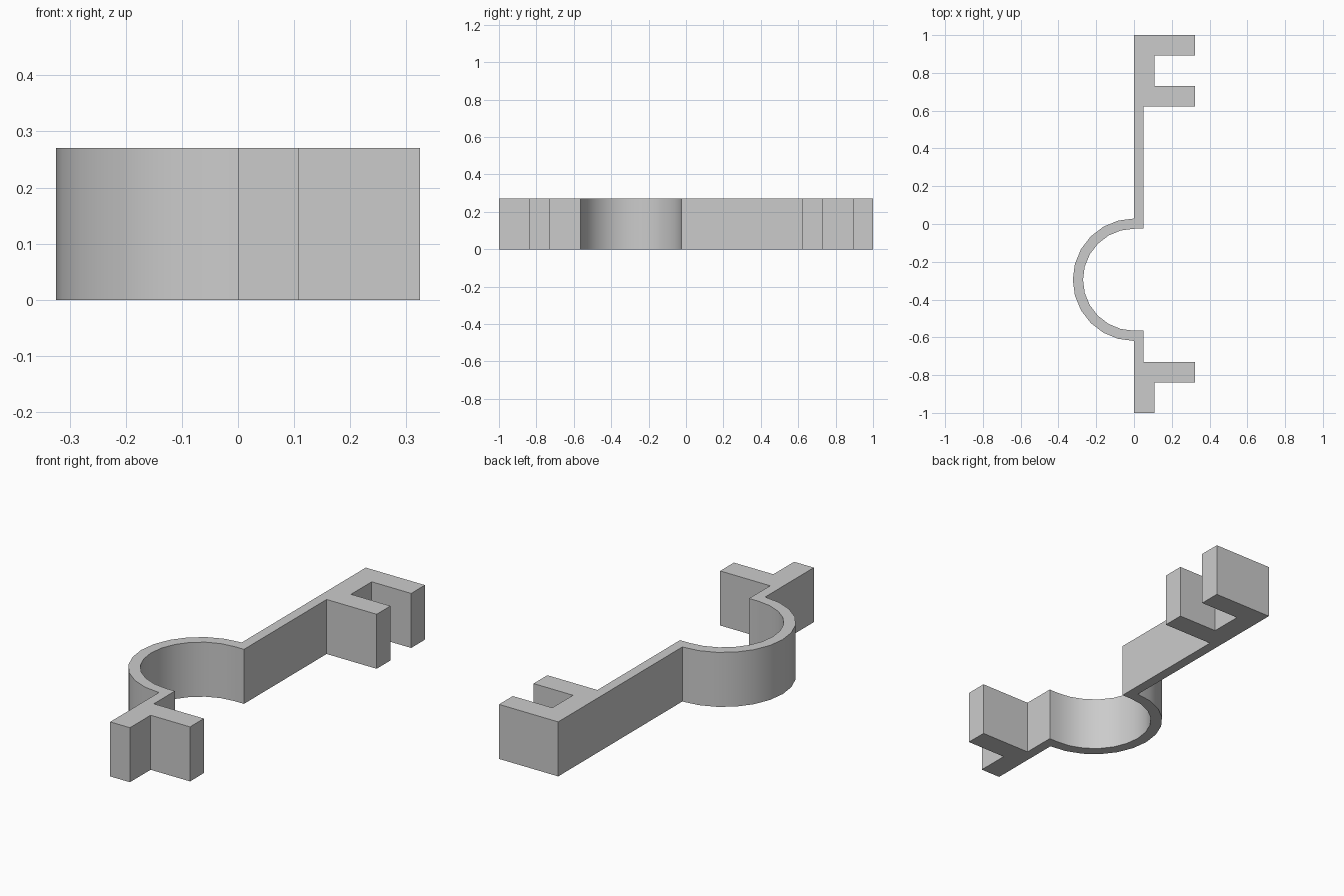
import bpy
import bmesh
from math import sin, cos, pi

cube = bpy.data.objects.get("Cube")
if cube:
    bpy.data.objects.remove(cube, do_unlink=True)

HEIGHT = 0.27
WALL = 0.05       # thin strap
BLOCK = 0.108     # thick end blocks and arm width
REACH = 0.324     # arm length, also the outer ring radius
INNER = 0.27
RING_Y = -0.295
SEGMENTS = 12

# Plain grey material
grey = bpy.data.materials.new("light_grey")
grey.use_nodes = True
colour = (0.6, 0.6, 0.6, 1)
grey.diffuse_color = colour
grey.node_tree.nodes["Principled BSDF"].inputs["Base Color"].default_value = colour


def half_ring(radius, direction):
    """Half circle bulging to -x; direction 1 runs front to back."""
    angles = [pi * i / SEGMENTS for i in range(SEGMENTS + 1)]
    return [(-radius * sin(a), RING_Y - direction * radius * cos(a)) for a in angles]


# Front end: foot, single arm and short strap
front_end = [(0, -1), (BLOCK, -1), (BLOCK, -0.838), (REACH, -0.838),
             (REACH, -0.73), (WALL, -0.73), (WALL, RING_Y - INNER)]

# Back end: long strap, then two arms joined by a thick block
back_end = [(WALL, RING_Y + INNER), (WALL, 0.622), (REACH, 0.622), (REACH, 0.73),
            (BLOCK, 0.73), (BLOCK, 0.892), (REACH, 0.892), (REACH, 1), (0, 1)]

# Closed outline: inside of the ring on the way back, outside on the way forward
outline = front_end + half_ring(INNER, 1) + back_end + half_ring(REACH, -1)

# Extrude the outline upward
bm = bmesh.new()
base = bm.faces.new([bm.verts.new((x, y, 0)) for x, y in outline])
extruded = bmesh.ops.extrude_face_region(bm, geom=[base], use_keep_orig=True)
top = [v for v in extruded["geom"] if isinstance(v, bmesh.types.BMVert)]
bmesh.ops.translate(bm, verts=top, vec=(0, 0, HEIGHT))
bmesh.ops.recalc_face_normals(bm, faces=bm.faces)

mesh = bpy.data.meshes.new("clip_bracket")
bm.to_mesh(mesh)
bm.free()
mesh.materials.append(grey)
bracket = bpy.data.objects.new("clip_bracket", mesh)
bpy.context.collection.objects.link(bracket)

# Smooth ring walls, crisp corners
bpy.ops.object.select_all(action="DESELECT")
bracket.select_set(True)
bpy.context.view_layer.objects.active = bracket
bpy.ops.object.shade_smooth_by_angle(angle=pi / 6)
